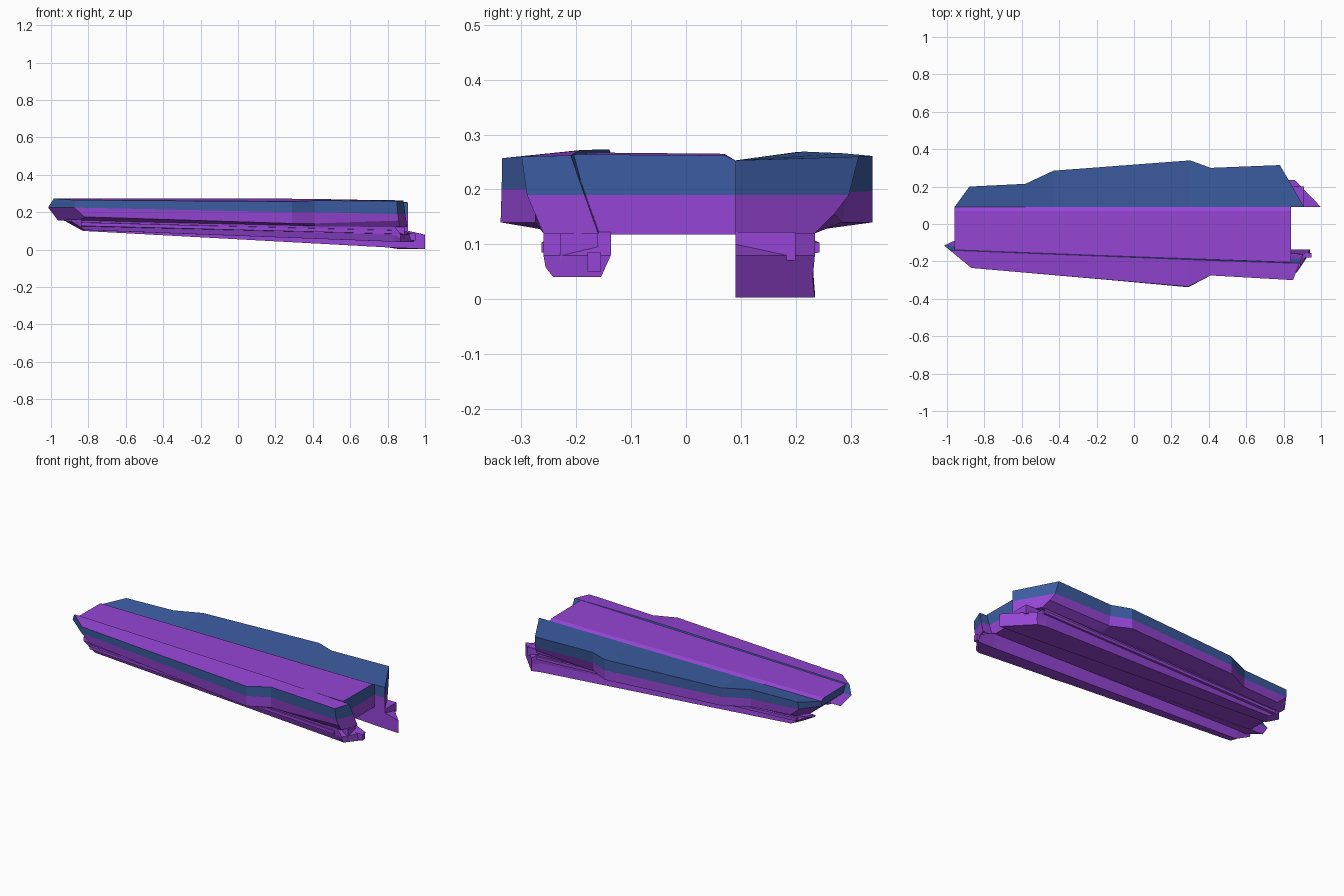
import bpy

cube = bpy.data.objects.get("Cube")
if cube:
    bpy.data.objects.remove(cube, do_unlink=True)


def material(name, rgb):
    mat = bpy.data.materials.new(name)
    mat.use_nodes = True
    mat.diffuse_color = (*rgb, 1)
    mat.node_tree.nodes["Principled BSDF"].inputs["Base Color"].default_value = (*rgb, 1)
    return mat


PURPLE = material("purple paint", (0.30, 0.06, 0.66))
BLUE = material("blue paint", (0.045, 0.11, 0.36))


def loft(name, rings, blue_sides, caps):
    """Skin rings of points; caps lists (corner indices, is_blue)."""
    n = len(rings[0])
    verts = [p for ring in rings for p in ring]
    faces, mats = [], []
    for i in range(len(rings) - 1):
        for j in range(n):
            k = (j + 1) % n
            faces.append((i * n + j, i * n + k, (i + 1) * n + k, (i + 1) * n + j))
            mats.append(int(j in blue_sides))
    for base in (0, (len(rings) - 1) * n):
        for corners, blue in caps:
            faces.append([base + c for c in corners])
            mats.append(int(blue))
    mesh = bpy.data.meshes.new(name)
    mesh.from_pydata(verts, [], faces)
    mesh.materials.append(PURPLE)
    mesh.materials.append(BLUE)
    mesh.polygons.foreach_set("material_index", mats)
    obj = bpy.data.objects.new(name, mesh)
    bpy.context.collection.objects.link(obj)
    # consistent outward normals
    import bmesh
    bm = bmesh.new()
    bm.from_mesh(mesh)
    bmesh.ops.recalc_face_normals(bm, faces=bm.faces)
    bm.to_mesh(mesh)
    bm.free()


def hull_half(name, side, lean, blue_deck, stations):
    """Half hull: deck, blue band, lower wall, chamfer and bottom."""
    rings = []
    for i, (xi, xo, yi, yo, yw, yk, zi, zt, zb, zw, zc) in enumerate(stations):
        section = [(yi, zi), (yo, zt), (yo * 0.6 + yw * 0.4, zb), (yw, zw),
                   (yk, zc), (yi - lean, zc), (yi - lean / 2, zb)]
        ring = []
        for y, z in section:
            x = xi + (xo - xi) * (y - yi) / (yo - yi)
            if i == 0:  # raked bow
                x += 1.2 * max(0, zb - z)
            ring.append((x, side * y, z))
        rings.append(ring)
    blue = {1, 6} | ({0} if blue_deck else set())
    loft(name, rings, blue, [((0, 1, 2, 6), True), ((2, 3, 4, 5, 6), False)])


# columns: x inner, x outer, y inner, deck edge, wall foot, chamfer foot, five heights
hull_half("back_hull", 1, 0, True, [
    (-.96, -.88, .09, .20, .19, .15, .253, .268, .225, .175, .155),
    (-.58, -.58, .09, .215, .215, .17, .253, .269, .215, .165, .15),
    (-.43, -.43, .09, .285, .285, .20, .253, .266, .212, .16, .147),
    (.30, .30, .09, .34, .34, .23, .253, .261, .197, .14, .13),
    (.41, .41, .09, .30, .285, .23, .253, .26, .195, .14, .125),
    (.91, .78, .09, .315, .27, .235, .253, .26, .19, .155, .12)])
hull_half("front_hull", -1, .05, False, [
    (-.985, -.87, .14, .235, .225, .19, .273, .265, .225, .175, .155),
    (.29, .29, .19, .335, .338, .25, .272, .257, .2, .14, .13),
    (.41, .41, .195, .275, .275, .25, .271, .262, .2, .14, .125),
    (.885, .85, .21, .30, .275, .26, .262, .26, .19, .155, .12)])


# broad centre deck with a two-tone transom
def centre_ring(x_top, x_low, front, zt, zb, zc):
    return [(x_top, .09, .253), (x_top, .07, zt - .002), (x_top, -front, zt),
            (x_top, -front + .02, zb), (x_low, -front + .04, zc),
            (x_low, .09, zc), (x_top, .09, zb)]


loft("centre_deck", [centre_ring(-.96, -.88, .14, .267, .225, .155),
                     centre_ring(.84, .84, .205, .264, .19, .118)],
     {2, 6}, [((0, 1, 2, 3, 6), True), ((3, 4, 5, 6), False)])


# long keels that deepen toward the stern
def keel(name, side, stations):
    rings = []
    for xi, xo, yi, yo, lean, zt, zb in stations:
        mid = zt * 0.45 + zb * 0.55
        rings.append([(xi, side * (yi - lean), zt), (xo, side * yo, zt),
                      (xo, side * (yo - .004), mid),
                      (xo, side * (yo - lean), zb), (xi, side * yi, zb)])
    loft(name, rings, set(), [((0, 1, 2, 3, 4), False)])


keel("back_keel", 1, [
    (-.92, -.88, .09, .14, 0, .16, .15),
    (-.83, -.80, .09, .15, 0, .16, .10),
    (.80, .80, .09, .235, 0, .125, .012),
    (1.0, .86, .09, .235, 0, .08, .003)])
keel("front_keel", -1, [
    (-.92, -.89, .15, .19, .01, .16, .15),
    (-.83, -.82, .15, .195, .01, .16, .105),
    (.84, .84, .155, .26, .018, .122, .042),
    (.94, .87, .155, .26, .018, .08, .04)])


# slim rails along the outside of each keel
def rail(name, side, y_bow, y_stern):
    rings = []
    for x, y, z in ((-.84, y_bow, .137), (.82, y_stern, .095)):
        rings.append([(x, side * (y + dy), z + dz)
                      for dy, dz in ((-.02, .012), (.008, .008), (.008, -.01), (-.02, -.014))])
    loft(name, rings, set(), [((0, 1, 2, 3), False)])


rail("back_keel_rail", 1, .15, .235)
rail("front_keel_rail", -1, .195, .255)


# small stepped blocks at the stern
def block(name, x0, x1, y0, y1, z0, z1):
    rings = [[(x, y0, z0), (x, y1, z0), (x, y1, z1), (x, y0, z1)] for x in (x0, x1)]
    loft(name, rings, set(), [((0, 1, 2, 3), False)])


block("front_stern_step", .82, .95, -.18, -.155, .05, .085)
block("front_stern_post", .80, .89, -.23, -.16, .06, .12)
block("back_stern_post", .80, .91, .09, .20, .07, .122)
